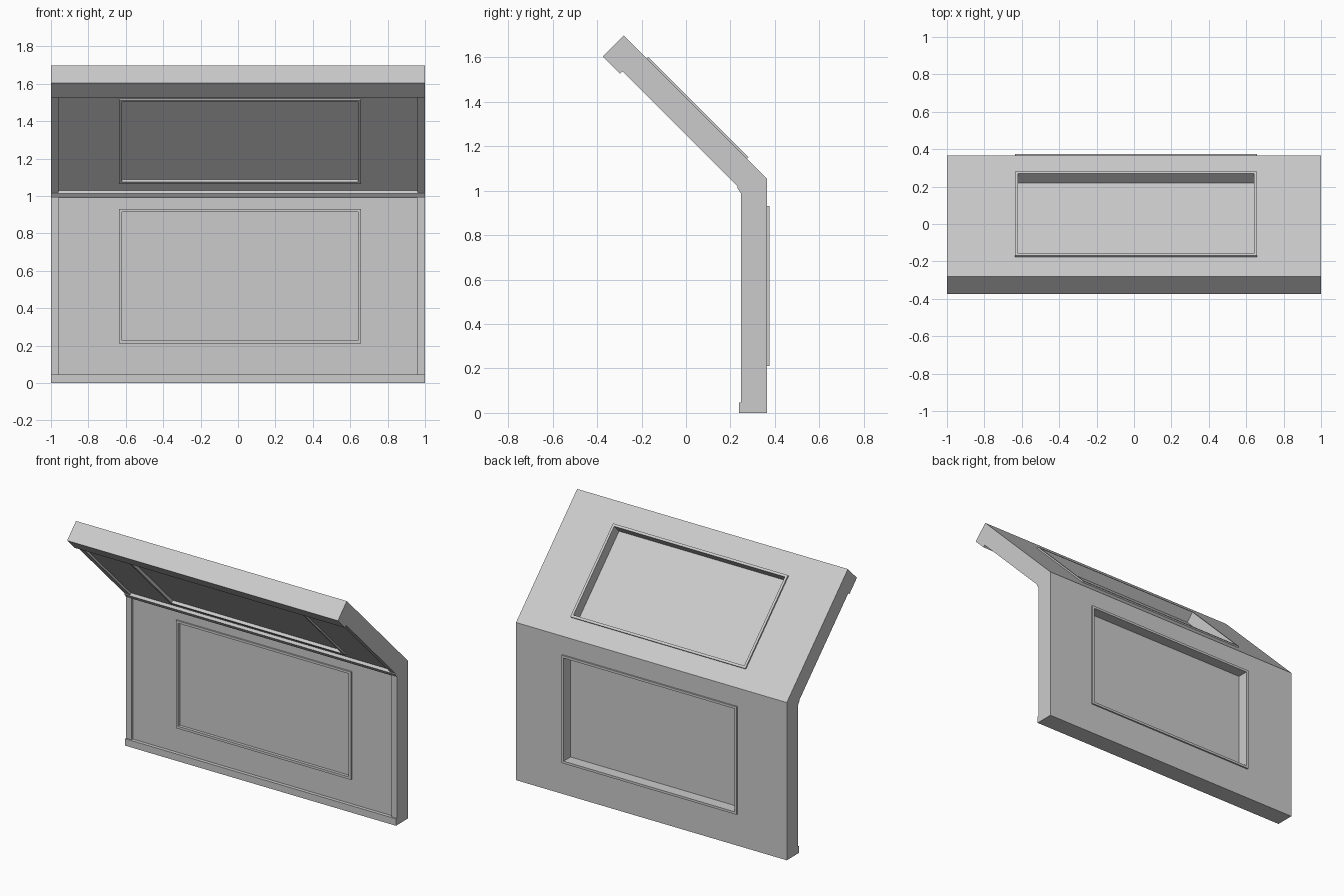
import bpy, bmesh, math
from mathutils import Vector

if "Cube" in bpy.data.objects:
    bpy.data.objects.remove(bpy.data.objects["Cube"])

R = math.sqrt(0.5)
Y0, BEND, SLOPE = 0.365, 1.053, 0.912     # outer face, bend height, slope length
T_WALL, T_POST = 0.104, 0.118             # depths measured inward from outer face


def lower(x, s, t):
    """Point on the upright panel: s up the wall, t inward."""
    return Vector((x, Y0 - t, s))


def upper(x, s, t):
    """Point on the 45 degree panel: s up the slope, t inward."""
    return Vector((x, Y0 - (s + t) * R, BEND + (s - t) * R))


def make(name, verts, faces):
    me = bpy.data.meshes.new(name)
    me.from_pydata([tuple(v) for v in verts], [], faces)
    bm = bmesh.new()
    bm.from_mesh(me)
    bmesh.ops.recalc_face_normals(bm, faces=bm.faces)
    bm.to_mesh(me)
    bm.free()
    ob = bpy.data.objects.new(name, me)
    bpy.context.collection.objects.link(ob)
    return ob


def prism(name, profile, x0, x1):
    """Extrude a (y, z) profile along x."""
    n = len(profile)
    verts = [(x, y, z) for x in (x0, x1) for y, z in profile]
    faces = [tuple(range(n)), tuple(range(n, 2 * n))]
    faces += [(i, (i + 1) % n, n + (i + 1) % n, n + i) for i in range(n)]
    return make(name, verts, faces)


def box(name, panel, x0, x1, s0, s1, t0, t1):
    pts = [panel(0, s, t) for s, t in ((s0, t0), (s1, t0), (s1, t1), (s0, t1))]
    return prism(name, [(p.y, p.z) for p in pts], x0, x1)


def ring(name, panel, x0, x1, s0, s1, w, t0, t1):
    """Rectangular frame of width w through the wall."""
    verts = []
    for t in (t0, t1):
        for d in (0, w):
            verts += [panel(x, s, t) for x, s in ((x0 + d, s0 + d), (x1 - d, s0 + d),
                                                  (x1 - d, s1 - d), (x0 + d, s1 - d))]
    faces = []
    for i in range(4):
        j = (i + 1) % 4
        for a, b in ((0, 4), (4, 12), (12, 8), (8, 0)):
            faces.append((a + i, a + j, b + j, b + i))
    return make(name, verts, faces)


def bent(t0, t1):
    """Mitred profile of the bent wall between two depths."""
    k = math.tan(math.pi / 8)
    pts = [lower(0, 0, t0), lower(0, BEND - t0 * k, t0), upper(0, SLOPE, t0),
           upper(0, SLOPE, t1), lower(0, BEND - t1 * k, t1), lower(0, 0, t1)]
    return [(p.y, p.z) for p in pts]


# Bent wall shell
wall = prism("wall", bent(0, T_WALL), -1, 1)

# Windows: opening, frame and pane on both panels
X0, X1, W = -0.635, 0.658, 0.016
for label, panel, s0, s1 in (("lower", lower, 0.21, 0.93), ("upper", upper, 0.128, 0.766)):
    h = W / 2
    cutter = box("cutter", panel, X0 + h, X1 - h, s0 + h, s1 - h, -0.1, 0.2)
    cutter.hide_render = True
    mod = wall.modifiers.new("opening", 'BOOLEAN')
    mod.object, mod.operation, mod.solver = cutter, 'DIFFERENCE', 'EXACT'
    bpy.context.view_layer.objects.active = wall
    bpy.ops.object.modifier_apply(modifier=mod.name)
    bpy.data.objects.remove(cutter, do_unlink=True)
    ring(label + "_window_frame", panel, X0, X1, s0, s1, W, -0.01, T_WALL + 0.01)
    box(label + "_window_pane", panel, X0 + h, X1 - h, s0 + h, s1 - h, 0.064, 0.094)

# Side posts following the bend
for label, a, b in (("left", -1, -0.96), ("right", 0.96, 1)):
    prism(label + "_post", bent(T_WALL, T_POST), a, b)

# Baseboard, top trim and bend moulding
box("baseboard", lower, -1, 1, 0, 0.046, T_WALL, 0.127)
box("top_trim", upper, -1, 1, SLOPE - 0.11, SLOPE, T_WALL, 0.134)
prism("bend_moulding", [(0.262, 0.99), (0.246, 0.99), (0.23, 1.014),
                        (0.242, 1.03), (0.255, 1.025)], -1, 1)
